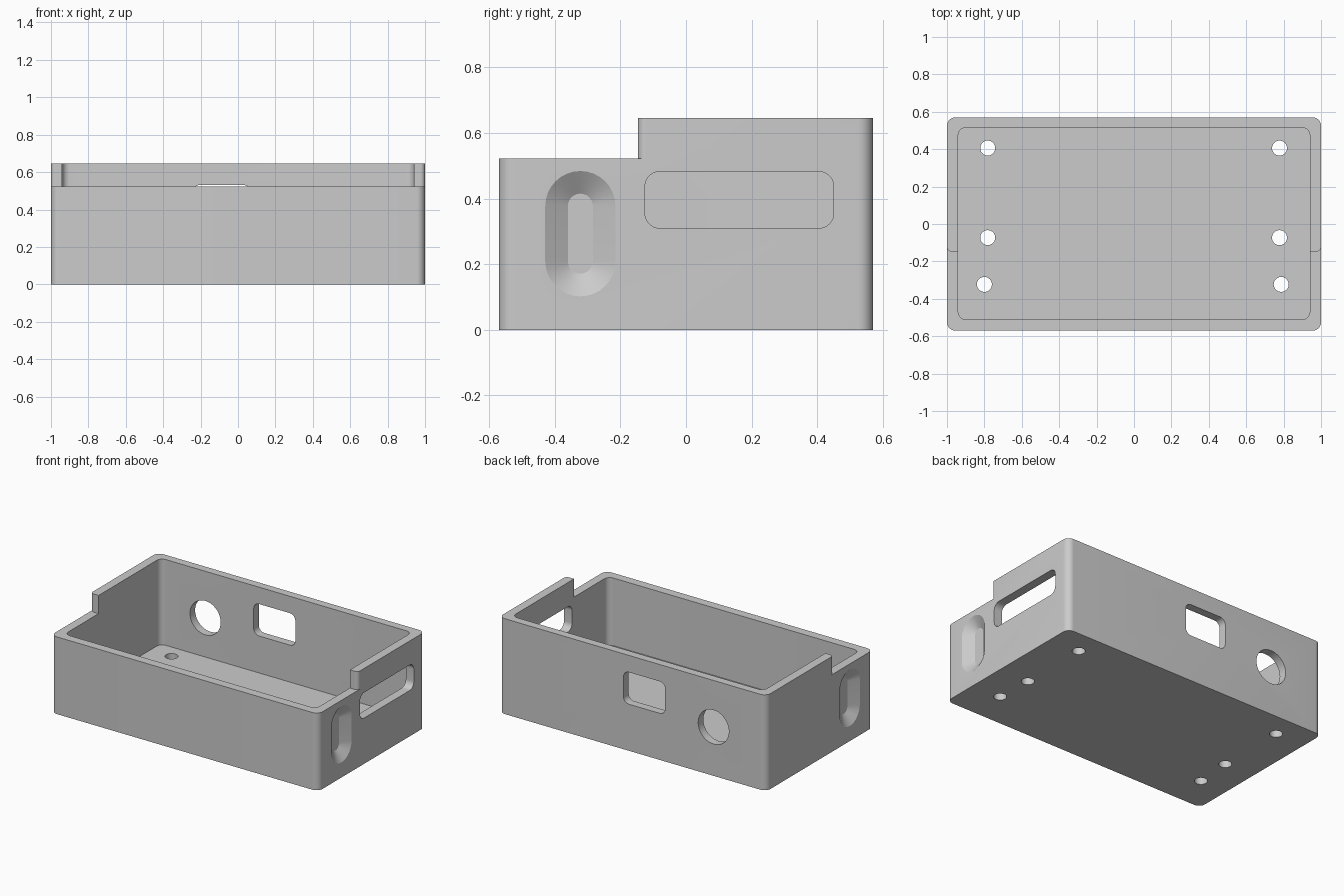
import bpy, bmesh
from math import sin, cos, pi, tau

cube = bpy.data.objects.get("Cube")
if cube:
    bpy.data.objects.remove(cube, do_unlink=True)

grey = bpy.data.materials.new("plain grey")
grey.use_nodes = True
colour = (0.6, 0.6, 0.6, 1)
grey.diffuse_color = colour
grey.node_tree.nodes["Principled BSDF"].inputs["Base Color"].default_value = colour


def rounded(u0, u1, v0, v1, r, n=10):
    """Outline of a rounded rectangle."""
    corners = [(u1 - r, v1 - r), (u0 + r, v1 - r), (u0 + r, v0 + r), (u1 - r, v0 + r)]
    return [(u + r * cos(a), v + r * sin(a))
            for q, (u, v) in enumerate(corners)
            for a in [(q + i / n) * pi / 2 for i in range(n + 1)]]


def circle(u, v, r, n=40):
    return [(u + r * cos(tau * i / n), v + r * sin(tau * i / n)) for i in range(n)]


def stadium(u, v, r, half=0.084):
    """Upright slot outline: two half circles joined by straight sides."""
    return [(u + r * cos(a), v + s * half + r * sin(a))
            for s in (1, -1)
            for a in [pi * i / 16 + (0 if s > 0 else pi) for i in range(17)]]


AXES = {"x": lambda u, v, t: (t, u, v),
        "y": lambda u, v, t: (u, t, v),
        "z": lambda u, v, t: (u, v, t)}


def loft(name, axis, start, end, t0, t1):
    """Solid between two matching outlines placed along an axis."""
    bm = bmesh.new()
    rings = [[bm.verts.new(AXES[axis](u, v, t)) for u, v in ring]
             for ring, t in ((start, t0), (end, t1))]
    for ring in rings:
        bm.faces.new(ring)
    count = len(start)
    for i in range(count):
        j = (i + 1) % count
        bm.faces.new((rings[0][i], rings[0][j], rings[1][j], rings[1][i]))
    bmesh.ops.recalc_face_normals(bm, faces=bm.faces)
    mesh = bpy.data.meshes.new(name)
    bm.to_mesh(mesh)
    bm.free()
    mesh.materials.append(grey)
    obj = bpy.data.objects.new(name, mesh)
    bpy.context.collection.objects.link(obj)
    return obj


def prism(name, axis, outline, t0, t1):
    return loft(name, axis, outline, outline, t0, t1)


# Outer block of the open box
box = prism("open_box", "z", rounded(-1, 1, -0.57, 0.57, 0.045), 0, 0.645)

# Inside space above the floor
cutters = [prism("cavity", "z", rounded(-0.94, 0.94, -0.51, 0.515, 0.04), 0.065, 0.8)]

# Lowered front rim, with softened ends on the taller side walls
r, step = 0.025, -0.147
arc = [(1 - r + r * cos(a), step + r - r * sin(a))
       for a in [pi / 2 * i / 8 for i in range(9)]]
side = [(1.2, -0.8), (1.2, step + r)] + arc
rim = side + [(-x, y) for x, y in reversed(side)]
cutters.append(prism("rim_notch", "z", rim, 0.522, 0.8))

# Openings in the back wall and the left wall
cutters.append(prism("back_window", "y", rounded(-0.243, 0.068, 0.315, 0.531, 0.04), 0.45, 0.7))
cutters.append(prism("back_round_hole", "y", circle(-0.605, 0.33, 0.115), 0.45, 0.7))
cutters.append(prism("side_window", "x", rounded(-0.125, 0.45, 0.31, 0.482, 0.045), 0.85, 1.1))

# Tapered blind slots on both side walls
small, large, depth, over = 0.038, 0.107, 0.045, 0.02
wide = large + (large - small) * over / depth
for s in (-1, 1):
    cutters.append(loft("side_slot", "x", stadium(-0.322, 0.293, small),
                        stadium(-0.322, 0.293, wide), s * (1 - depth), s * (1 + over)))

# Screw holes through the floor
for x in (-0.782, 0.778):
    for y in (0.406, -0.073):
        cutters.append(prism("screw_hole", "z", circle(x, y, 0.04), -0.1, 0.2))
for x in (-0.8, 0.787):
    cutters.append(prism("screw_hole", "z", circle(x, -0.323, 0.04), -0.1, 0.2))

# Cut everything and tidy up
bpy.ops.object.select_all(action="DESELECT")
bpy.context.view_layer.objects.active = box
box.select_set(True)
for cutter in cutters:
    cutter.hide_render = True
    mod = box.modifiers.new(cutter.name, "BOOLEAN")
    mod.operation = "DIFFERENCE"
    mod.solver = "EXACT"
    mod.object = cutter
    bpy.ops.object.modifier_apply(modifier=mod.name)
    bpy.data.objects.remove(cutter, do_unlink=True)
bpy.ops.object.shade_smooth_by_angle(angle=pi / 6)
